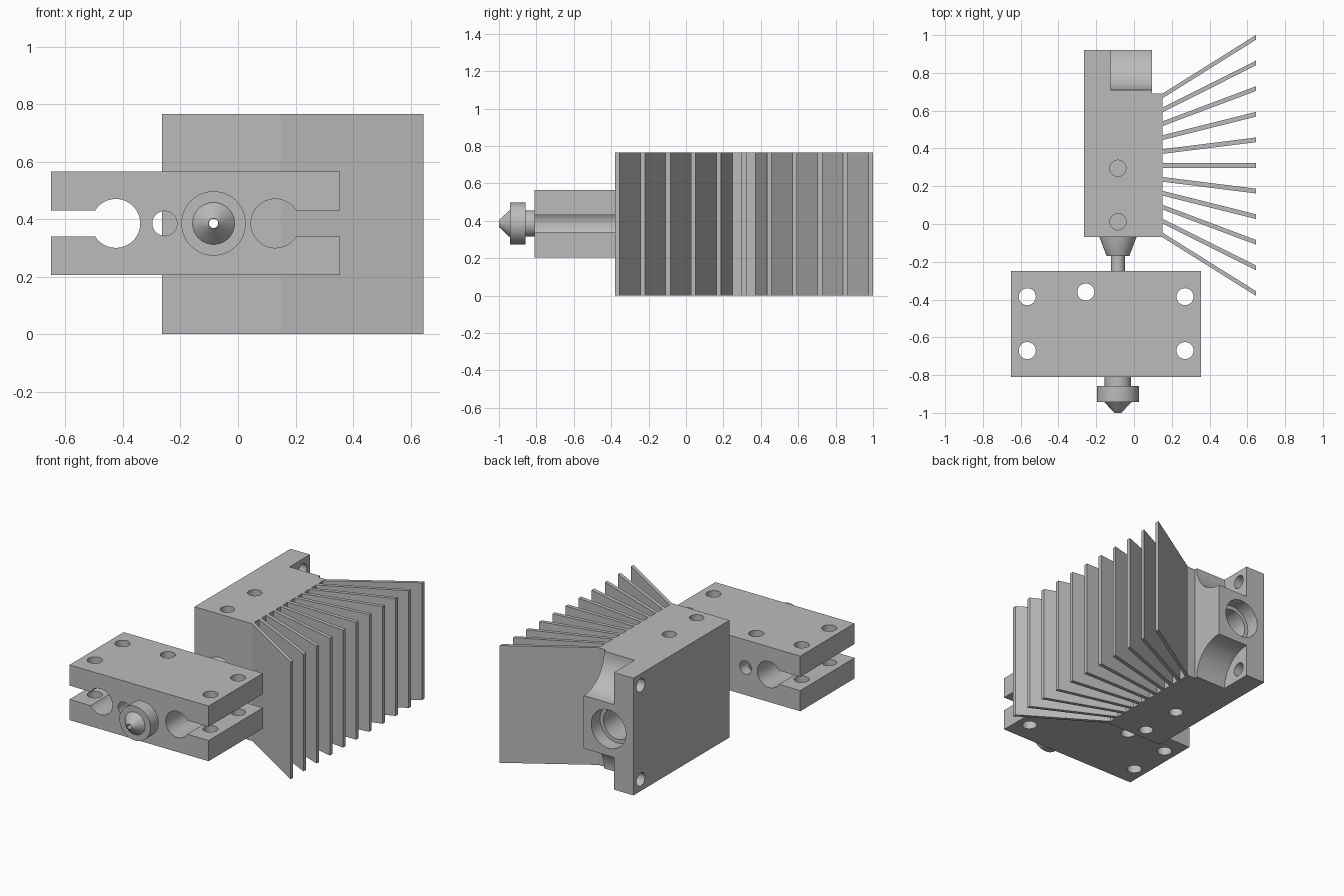
import bpy, bmesh, math
from mathutils import Matrix, Vector

cube = bpy.data.objects.get("Cube")
if cube:
    bpy.data.objects.remove(cube, do_unlink=True)

AXIS_X, AXIS_Z, HEIGHT = -0.085, 0.385, 0.765

metal = bpy.data.materials.new("machined_grey")
metal.use_nodes = True
metal.diffuse_color = (0.5, 0.5, 0.5, 1)
metal.node_tree.nodes["Principled BSDF"].inputs["Base Color"].default_value = (0.5, 0.5, 0.5, 1)


def finish(name, bm):
    bmesh.ops.recalc_face_normals(bm, faces=bm.faces)
    mesh = bpy.data.meshes.new(name)
    bm.to_mesh(mesh)
    bm.free()
    mesh.materials.append(metal)
    obj = bpy.data.objects.new(name, mesh)
    bpy.context.scene.collection.objects.link(obj)
    return obj


def prism(name, outline, z0, z1):
    """Extrude an XY outline upwards."""
    bm = bmesh.new()
    face = bm.faces.new([bm.verts.new((x, y, z0)) for x, y in outline])
    new = bmesh.ops.extrude_face_region(bm, geom=[face])["geom"]
    bmesh.ops.translate(bm, vec=(0, 0, z1 - z0),
                        verts=[v for v in new if isinstance(v, bmesh.types.BMVert)])
    return finish(name, bm)


def box(name, x0, x1, y0, y1, z0, z1):
    return prism(name, [(x0, y0), (x1, y0), (x1, y1), (x0, y1)], z0, z1)


def rod(start, end, radius, sides=48):
    """Round cutter between two points."""
    a, b = Vector(start), Vector(end)
    turn = (b - a).to_track_quat("Z", "Y").to_matrix().to_4x4()
    bm = bmesh.new()
    bmesh.ops.create_cone(bm, cap_ends=True, segments=sides, radius1=radius, radius2=radius,
                          depth=(b - a).length, matrix=Matrix.Translation((a + b) / 2) @ turn)
    return finish("cutter", bm)


def lathe(name, profile, sides=64):
    """Spin closed (radius, y) profile around the filament axis."""
    bm = bmesh.new()
    rings = []
    for i in range(sides):
        a = math.tau * i / sides
        rings.append([bm.verts.new((AXIS_X + r * math.cos(a), y, AXIS_Z + r * math.sin(a)))
                      for r, y in profile])
    n = len(profile)
    for i in range(sides):
        p, q = rings[i], rings[(i + 1) % sides]
        for j in range(n):
            k = (j + 1) % n
            bm.faces.new((p[j], p[k], q[k], q[j]))
    return finish(name, bm)


def select(obj):
    bpy.ops.object.select_all(action="DESELECT")
    obj.select_set(True)
    bpy.context.view_layer.objects.active = obj


def cut(obj, cutters):
    for tool in cutters:
        tool.hide_render = True
        mod = obj.modifiers.new("cut", "BOOLEAN")
        mod.operation, mod.solver, mod.object = "DIFFERENCE", "EXACT", tool
        select(obj)
        bpy.ops.object.modifier_apply(modifier=mod.name)
        bpy.data.objects.remove(tool, do_unlink=True)


def smooth(obj):
    select(obj)
    bpy.ops.object.shade_smooth_by_angle(angle=math.radians(30))


def axial(y0, y1, radius, x=AXIS_X):
    return rod((x, y0, AXIS_Z), (x, y1, AXIS_Z), radius)


# Heat sink body with stepped rear
body = prism("heat_sink_body", [(-0.265, -0.07), (0.15, -0.07), (0.15, 0.69),
                                (0.095, 0.69), (0.095, 0.92), (-0.265, 0.92)], 0, HEIGHT)
tools = []
for z, inward in ((0, 1), (HEIGHT, -1)):
    # Rounded screw clearance, mounting hole, blind holes in top and bottom
    tools.append(rod((-0.125, 0.92, z), (0.3, 0.92, z), 0.21, 96))
    hole_z = z + inward * 0.075
    tools.append(rod((-0.4, 0.845, hole_z), (0, 0.845, hole_z), 0.043))
    for y in (0.295, 0.012):
        tools.append(rod((AXIS_X, y, z - inward * 0.1), (AXIS_X, y, z + inward * 0.15), 0.043))
# Stepped inlet and fine bore
tools += [axial(0.83, 1.1, 0.125), axial(0.5, 0.9, 0.1), axial(-0.2, 0.6, 0.016)]
cut(body, tools)
smooth(body)

# Fanned cooling fins
for i in range(-5, 6):
    root, tip = 0.31 + i * 0.0735, 0.31 + i * 0.1355
    slope = (tip - root) / 0.495
    start, half = 0.145, 0.0125
    base = root - slope * 0.005
    prism(f"fin_{i + 6}", [(start, base - half), (0.645, tip - half),
                           (0.645, tip + half), (start, base + half)], 0, HEIGHT)

# Clamp block with keyhole slots
block = box("heater_block", -0.65, 0.355, -0.81, -0.25, 0.205, 0.565)
tools = [box("cutter", -0.8, -0.425, -1, 0, 0.34, 0.43),
         box("cutter", 0.13, 0.5, -1, 0, 0.34, 0.43)]
for x, radius in ((-0.425, 0.085), (0.13, 0.085), (-0.255, 0.043), (AXIS_X, 0.016)):
    tools.append(axial(-1, 0, radius, x))
for x, y in ((-0.565, -0.385), (-0.565, -0.67), (0.27, -0.385), (0.27, -0.67), (-0.255, -0.36)):
    tools.append(rod((x, y, 0), (x, y, 1), 0.045))
cut(block, tools)
smooth(block)

# Throat between body and block
throat = lathe("throat", [(0.016, -0.27), (0.037, -0.27), (0.037, -0.17), (0.06, -0.17),
                          (0.098, -0.07), (0.098, -0.06), (0.016, -0.06)])
smooth(throat)

# Nozzle
nozzle = lathe("nozzle", [(0.016, -0.79), (0.07, -0.79), (0.07, -0.857), (0.112, -0.857),
                          (0.112, -0.942), (0.073, -0.942), (0.018, -1.0), (0.016, -1.0)])
smooth(nozzle)
